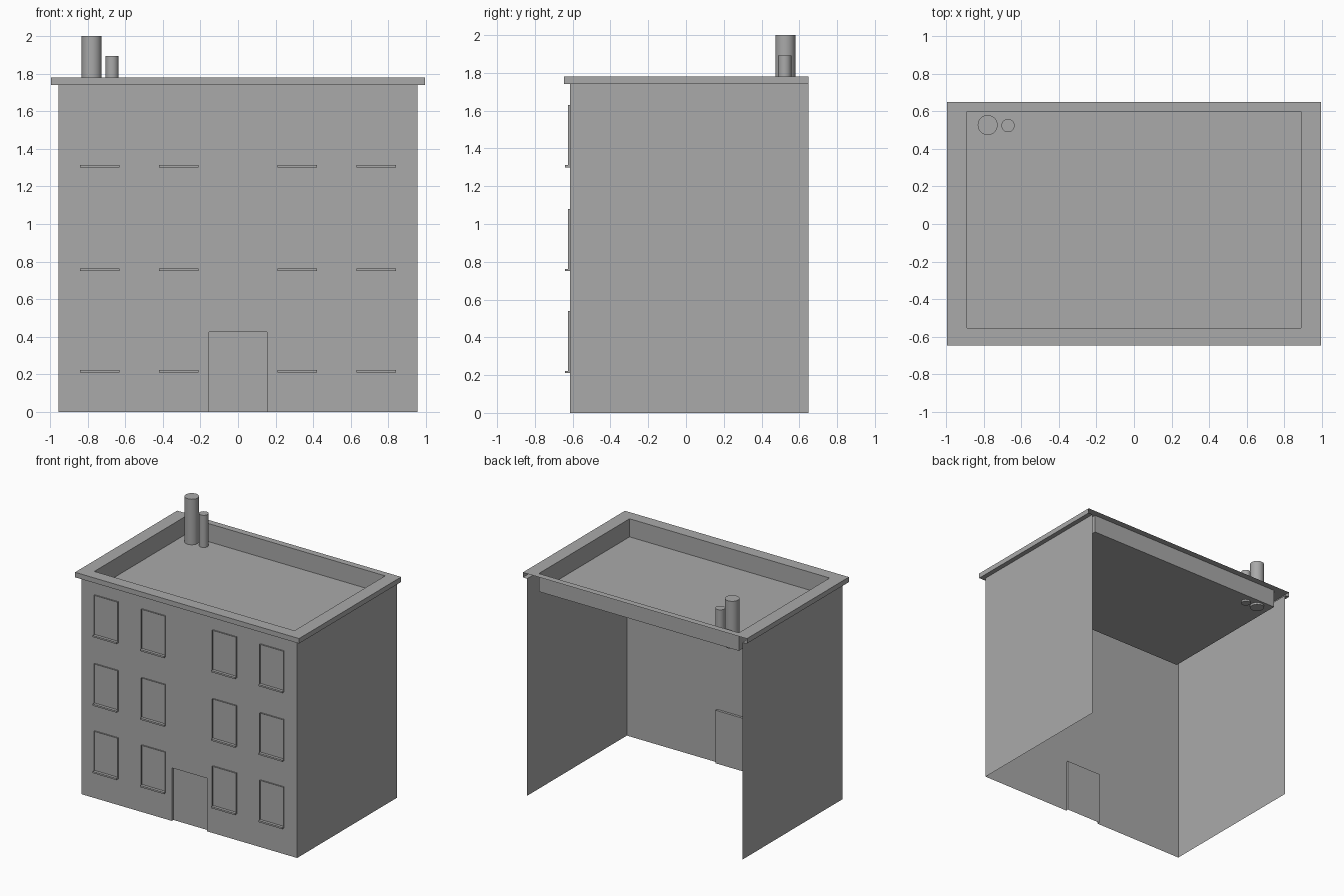
import bpy, bmesh, math

cube = bpy.data.objects.get("Cube")
if cube:
    bpy.data.objects.remove(cube, do_unlink=True)

# Single plaster colour
GREY = (0.4, 0.4, 0.4, 1.0)
plaster = bpy.data.materials.new("plaster_grey")
plaster.use_nodes = True
plaster.diffuse_color = GREY
shader = plaster.node_tree.nodes["Principled BSDF"]
shader.inputs["Base Color"].default_value = GREY
shader.inputs["Roughness"].default_value = 0.9

# Main dimensions
WALL_X, FRONT, BACK = 0.955, -0.615, 0.648
RIM_X, RIM_FRONT = 0.993, -0.645
EAVE, TOP, ROOF = 1.74, 1.78, 1.635
IN_X, IN_FRONT, IN_BACK = 0.887, -0.552, 0.597
DOOR_X, DOOR_TOP, DOOR_Y = 0.155, 0.425, -0.595


def make(name, faces):
    """Build a surface from a list of corner loops."""
    bm = bmesh.new()
    for loop in faces:
        bm.faces.new([bm.verts.new(p) for p in loop])
    bmesh.ops.remove_doubles(bm, verts=bm.verts, dist=0.0005)
    mesh = bpy.data.meshes.new(name)
    bm.to_mesh(mesh)
    bm.free()
    mesh.materials.append(plaster)
    obj = bpy.data.objects.new(name, mesh)
    bpy.context.collection.objects.link(obj)
    return obj


def strip(path, offset):
    """Quads joining each path segment to its copy moved by offset."""
    moved = [tuple(a + b for a, b in zip(p, offset)) for p in path]
    return [(path[i], moved[i], moved[i + 1], path[i + 1])
            for i in range(len(path) - 1)]


def bridge(a, b):
    """Quads joining two paths with the same number of points."""
    return [(a[i], a[i + 1], b[i + 1], b[i]) for i in range(len(a) - 1)]


def box(name, x0, x1, y0, y1, z0, z1):
    base = [(x0, y0, z0), (x1, y0, z0), (x1, y1, z0), (x0, y1, z0)]
    top = [(x, y, z1) for x, y, z in base]
    return make(name, [base[::-1], top] + strip(base + base[:1], (0, 0, z1 - z0))[::1])


def plan(x, front, back, z):
    """U-shaped path around the front and sides, starting at the back right."""
    return [(-x, back, z), (-x, front, z), (x, front, z), (x, back, z)]


# Walls: front with a doorway, two sides, open back
make("front_wall", [[(x, FRONT, z) for x, z in (
    (-WALL_X, 0), (-DOOR_X, 0), (-DOOR_X, DOOR_TOP), (DOOR_X, DOOR_TOP),
    (DOOR_X, 0), (WALL_X, 0), (WALL_X, EAVE), (-WALL_X, EAVE))]])
for side, name in ((1, "left_wall"), (-1, "right_wall")):
    x = side * WALL_X
    loop = [(x, FRONT, 0), (x, BACK, 0), (x, BACK, EAVE), (x, FRONT, EAVE)]
    make(name, [loop[::side]])

# Recessed door panel with its reveals
frame = [(-DOOR_X, FRONT, 0), (-DOOR_X, FRONT, DOOR_TOP),
         (DOOR_X, FRONT, DOOR_TOP), (DOOR_X, FRONT, 0)]
make("door", strip(frame, (0, DOOR_Y - FRONT, 0))
     + [[(x, DOOR_Y, z) for x, y, z in reversed(frame)]])

# Cornice: soffit, fascia and flat top ring
outer = plan(RIM_X, RIM_FRONT, BACK, TOP)
lower = plan(RIM_X, RIM_FRONT, BACK, EAVE)
inner = plan(IN_X, IN_FRONT, IN_BACK, TOP)
make("cornice", bridge(lower, outer)
     + bridge(plan(WALL_X, FRONT, BACK, EAVE), lower)
     + bridge(outer + outer[:1], inner + inner[:1]))

# Sunken roof deck and the parapet faces around it
make("roof_deck", [[(x, y, ROOF) for x, y, z in inner]])
make("parapet", strip(inner + inner[:1], (0, 0, ROOF - TOP)))

# Windows: shallow surround, pane and sill, mirrored over three storeys
for storey, (sill_z, head_z) in enumerate(((0.21, 0.54), (0.75, 1.08), (1.30, 1.63))):
    for col, centre in enumerate((-0.735, -0.315, 0.315, 0.735)):
        tag = f"{storey + 1}_{col + 1}"
        x0, x1 = centre - 0.105, centre + 0.105
        z0 = sill_z + 0.013
        ring = [(x0, FRONT, z0), (x1, FRONT, z0), (x1, FRONT, head_z), (x0, FRONT, head_z)]
        make(f"window_surround_{tag}", strip(ring + ring[:1], (0, -0.011, 0)))
        make(f"window_pane_{tag}", [[(x, y - 0.002, z) for x, y, z in ring]])
        box(f"window_sill_{tag}", x0, x1, FRONT - 0.025, FRONT, sill_z, z0)

# Roof flues passing through the deck
for name, x, y, radius, top in (("large_flue", -0.778, 0.526, 0.053, 2.0),
                                ("small_flue", -0.67, 0.523, 0.035, 1.893)):
    bottom = ROOF - 0.015
    bpy.ops.mesh.primitive_cylinder_add(vertices=32, radius=radius, depth=top - bottom,
                                        location=(x, y, (top + bottom) / 2))
    flue = bpy.context.object
    flue.name = name
    flue.data.materials.append(plaster)
    bpy.ops.object.shade_smooth_by_angle(angle=math.radians(40))
